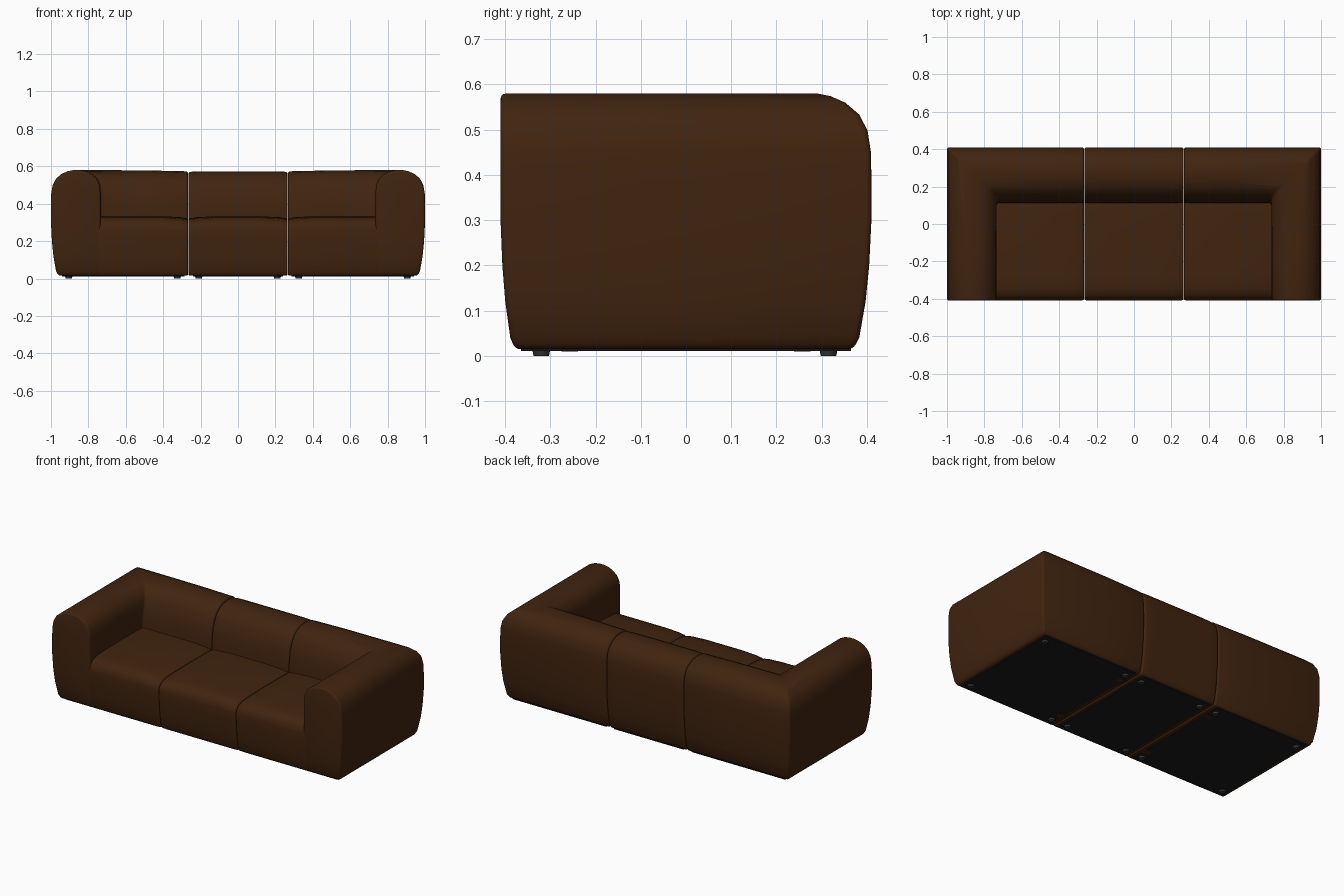
import bpy, bmesh, math

if "Cube" in bpy.data.objects:
    bpy.data.objects.remove(bpy.data.objects["Cube"])


def material(name, rgb):
    m = bpy.data.materials.new(name)
    m.diffuse_color = (*rgb, 1)
    m.use_nodes = True
    m.node_tree.nodes["Principled BSDF"].inputs["Base Color"].default_value = m.diffuse_color
    return m


BROWN = material("brown leather", (0.052, 0.0175, 0.005))
BLACK = material("black base cloth", (0.010, 0.010, 0.010))
GREY = material("dark grey feet", (0.035, 0.035, 0.035))

# Cross-section rows: height, outer inset, arm inner depth, back inner depth
ROWS = [(.015, .040, .265, .300), (.04, .027, .265, .300), (.12, .013, .265, .300),
        (.20, .005, .265, .300), (.30, .000, .265, .300), (.38, .000, .265, .295),
        (.45, .001, .265, .285), (.50, .009, .261, .267), (.535, .028, .245, .245),
        (.56, .058, .215, .215), (.574, .090, .187, .185), (.58, .120, .155, .150)]
FRONT, BACK, JOINT = -.41, .41, .266


def finish(bm, name, mat, width=0.0):
    bmesh.ops.recalc_face_normals(bm, faces=bm.faces)
    if width:
        edges = [e for e in bm.edges if len(e.link_faces) == 2
                 and e.calc_face_angle(0) > math.radians(50)]
        bmesh.ops.bevel(bm, geom=edges, offset=width, segments=3, profile=0.5,
                        affect='EDGES', clamp_overlap=False)
    mesh = bpy.data.meshes.new(name)
    bm.to_mesh(mesh)
    bm.free()
    mesh.materials.append(mat)
    ob = bpy.data.objects.new(name, mesh)
    bpy.context.collection.objects.link(ob)
    bpy.ops.object.select_all(action='DESELECT')
    ob.select_set(True)
    bpy.context.view_layer.objects.active = ob
    bpy.ops.object.shade_smooth_by_angle(angle=math.radians(50))
    return ob


def loft(name, rings, width, strip_caps):
    bm = bmesh.new()
    vr = [[bm.verts.new(p) for p in r] for r in rings]
    n = len(rings[0])
    for a, b in zip(vr, vr[1:]):
        for i in range(n):
            j = (i + 1) % n
            bm.faces.new((a[i], a[j], b[j], b[i]))
    for r in (vr[0], vr[-1]):
        if strip_caps:
            for i in range(n // 2 - 1):
                bm.faces.new((r[i], r[i + 1], r[n - 2 - i], r[n - 1 - i]))
        else:
            bm.faces.new(r)
    return finish(bm, name, BROWN, width)


def ring(fn):
    # outer points going up, then inner points going down
    return ([fn(z, o, o) for z, o, a, b in ROWS] +
            [fn(z, a, b) for z, o, a, b in reversed(ROWS)])


def front_y(z):
    # front faces tuck in towards the floor like the outer sides
    for (z0, o0, *_), (z1, o1, *_) in zip(ROWS[:5], ROWS[1:5]):
        if z <= z1:
            return FRONT + .8 * (o0 + (o1 - o0) * (z - z0) / (z1 - z0))
    return FRONT


def back_ring(x, k=1.0):
    return ring(lambda z, a, b: (x, BACK - b, z * k if z > .3 else z))


def seat_ring(x, drop=0.0):
    low = [(front_y(z) + .0006, z) for z in (.015, .04, .12, .20, .26)]
    top = [(-.402, .290), (-.382, .313), (-.345, .326), (-.27, .331),
           (-.10, .333), (.05, .332), (.17, .328)]
    pts = low + [(y, z - drop) for y, z in top] + [(.17, .015)]
    return [(x, y, z) for y, z in pts]


def box(name, x0, x1, y0, y1, z0, z1, mat):
    bm = bmesh.new()
    bmesh.ops.create_cube(bm, size=1)
    for v in bm.verts:
        v.co = ((x0 + x1) / 2 + v.co.x * (x1 - x0), (y0 + y1) / 2 + v.co.y * (y1 - y0),
                (z0 + z1) / 2 + v.co.z * (z1 - z0))
    return finish(bm, name, mat)


def foot(name, x, y):
    bm = bmesh.new()
    bmesh.ops.create_cone(bm, cap_ends=True, segments=20, radius1=.017, radius2=.021,
                          depth=.018)
    bmesh.ops.translate(bm, verts=bm.verts, vec=(x, y, .009))
    return finish(bm, name, GREY)


# Corner modules: mitred arm and back, seat, base
for s, side in ((-1, "left"), (1, "right")):
    arm_rings = [
        ring(lambda z, a, b: (s * (1 - a), front_y(z), z)),
        ring(lambda z, a, b: (s * (1 - a), -.1, z)),
        ring(lambda z, a, b: (s * (1 - a), BACK - b, z)),
        back_ring(s * .5, .997),
        back_ring(s * (JOINT + .001), .988)]
    loft(side + "_arm_and_back", arm_rings, .012, True)
    loft(side + "_seat", [seat_ring(s * (JOINT + .001), .012), seat_ring(s * .31, .005),
                          seat_ring(s * .40), seat_ring(s * .80)], .010, False)
    box(side + "_base_cloth", *sorted((s * .295, s * .94)), -.365, .365, .011, .03, BLACK)
    for x in (.325, .905):
        for y in (-.32, .315):
            foot(side + "_foot", s * x, y)
    for y in (-.257, .257):
        box(side + "_joint_bracket", *sorted((s * .285, s * .335)),
            y - .018, y + .018, .0095, .02, BROWN)

# Middle module
loft("middle_back", [back_ring(-JOINT + .001, .983), back_ring(-.2, .988),
                     back_ring(.2, .988), back_ring(JOINT - .001, .983)], .012, True)
loft("middle_seat", [seat_ring(-JOINT + .001, .012), seat_ring(-.22, .005),
                     seat_ring(-.12), seat_ring(.12), seat_ring(.22, .005),
                     seat_ring(JOINT - .001, .012)], .010, False)
box("middle_base_cloth", -.24, .24, -.365, .365, .011, .03, BLACK)
for x in (-.21, .21):
    for y in (-.32, .315):
        foot("middle_foot", x, y)
